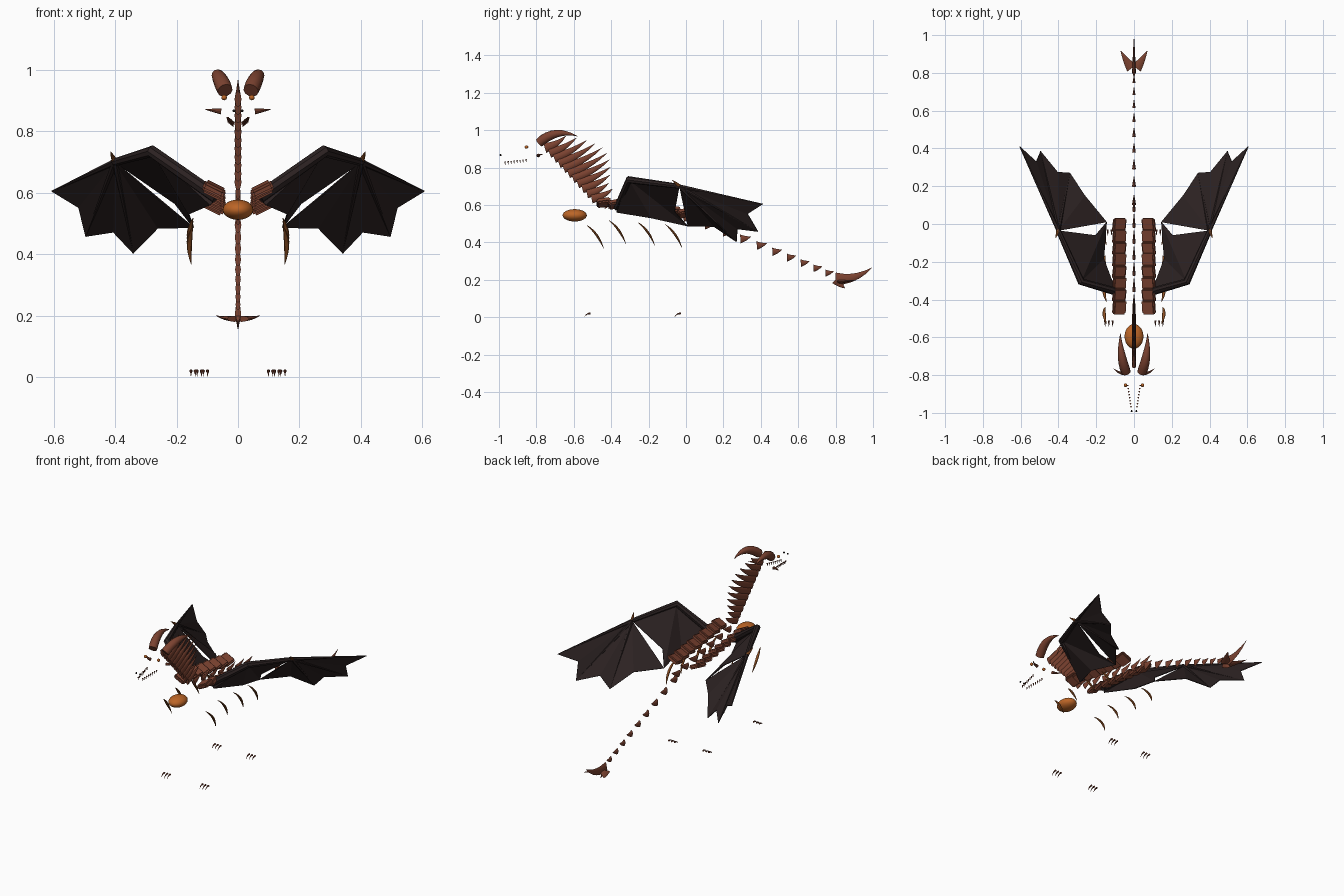
import bpy, bmesh, math
from mathutils import Vector, Matrix

if "Cube" in bpy.data.objects:
    bpy.data.objects.remove(bpy.data.objects["Cube"])


def material(name, rgb):
    m = bpy.data.materials.new(name)
    m.use_nodes = True
    m.diffuse_color = (*rgb, 1)
    node = m.node_tree.nodes["Principled BSDF"]
    node.inputs["Base Color"].default_value = (*rgb, 1)
    node.inputs["Roughness"].default_value = 0.7
    return m


BROWN = material("red_brown_scale", (0.2, 0.055, 0.03))
ORANGE = material("amber", (0.5, 0.13, 0.02))
RIB = material("dull_amber", (0.3, 0.09, 0.02))
WING = material("wing_black_brown", (0.025, 0.016, 0.016))
BLACK = material("nostril_black", (0.01, 0.008, 0.008))


def finish(name, bm, mat, smooth=True):
    bmesh.ops.recalc_face_normals(bm, faces=bm.faces)
    mesh = bpy.data.meshes.new(name)
    bm.to_mesh(mesh)
    bm.free()
    mesh.materials.append(mat)
    obj = bpy.data.objects.new(name, mesh)
    bpy.context.collection.objects.link(obj)
    if smooth:
        bpy.ops.object.select_all(action="DESELECT")
        obj.select_set(True)
        bpy.context.view_layer.objects.active = obj
        bpy.ops.object.shade_smooth_by_angle(angle=math.radians(40))
    return obj


def smooth_path(points, steps):
    """Quadratic curve through a start, middle and end point."""
    a, b, c = (Vector(p) for p in points)
    ctrl = 2 * b - (a + c) / 2
    ts = [i / steps for i in range(steps + 1)]
    return [(1 - t) ** 2 * a + 2 * t * (1 - t) * ctrl + t * t * c for t in ts]


def tube(bm, path, radii, width=1.0, sides=8):
    """Tapered tube; width scales the sideways radius."""
    path = [Vector(p) for p in path]
    rings = []
    for i, p in enumerate(path):
        d = (path[min(i + 1, len(path) - 1)] - path[max(i - 1, 0)]).normalized()
        up = Vector((0, 0, 1)) if abs(d.z) < 0.95 else Vector((0, 1, 0))
        side = d.cross(up).normalized()
        up = side.cross(d)
        angles = [2 * math.pi * k / sides for k in range(sides)]
        rings.append([bm.verts.new(p + radii[i] * (side * width * math.cos(a) + up * math.sin(a)))
                      for a in angles])
    for r0, r1 in zip(rings, rings[1:]):
        for k in range(sides):
            n = (k + 1) % sides
            bm.faces.new((r0[k], r0[n], r1[n], r1[k]))
    bm.faces.new(rings[0])
    bm.faces.new(rings[-1])


def thorn(bm, points, radius, width=1.0, steps=5, sides=8):
    path = smooth_path(points, steps)
    radii = [max(radius * (1 - i / steps) ** 0.8, 0.0005) for i in range(steps + 1)]
    tube(bm, path, radii, width, sides)


def ball(name, centre, size, mat, seg=16):
    bm = bmesh.new()
    bmesh.ops.create_uvsphere(bm, u_segments=seg, v_segments=seg // 2, radius=1,
                              matrix=Matrix.Translation(centre) @ Matrix.Diagonal((*size, 1)))
    finish(name, bm, mat)


# Chest pad
ball("chest_pad", (0, -0.595, 0.545), (0.05, 0.065, 0.033), ORANGE, 24)

# Neck spines, longest in the middle
bm = bmesh.new()
COUNT = 11
for i in range(COUNT):
    t = i / (COUNT - 1)
    base = Vector((0, -0.755 + 0.25 * t, 0.905 - 0.27 * t))
    length = 0.13 + 0.11 * math.sin(math.pi * min(1, t * 1.1))
    rise = 0.5 - 0.1 * t
    tip = base + Vector((0, 0.87, rise)) * length
    mid = (base + tip) / 2 + Vector((0, 0.005, -0.008))
    thorn(bm, (base, mid, tip), 0.027, 0.42)
finish("neck_spines", bm, BROWN)

# Back spines
bm = bmesh.new()
for i in range(7):
    base = Vector((0, -0.44 + 0.085 * i, 0.6 - 0.014 * i))
    thorn(bm, (base, base + Vector((0, 0.035, 0.012)), base + Vector((0, 0.075, 0.03))), 0.022, 0.4)
finish("back_spines", bm, BROWN)

# Tail spines, shrinking toward the tip
bm = bmesh.new()
for i in range(9):
    y = 0.1 + 0.1 * i - 0.0024 * i * i
    base = Vector((0, y, 0.495 - 0.4 * (y - 0.1)))
    s = 1 - 0.035 * i
    thorn(bm, (base, base + Vector((0, 0.028, 0.003)) * s, base + Vector((0, 0.06, 0.013)) * s),
          0.026 * s, 0.42)
finish("tail_spines", bm, BROWN)

# Tail blade
bm = bmesh.new()
thorn(bm, ((0, 0.8, 0.205), (0, 0.9, 0.215), (0, 0.995, 0.265)), 0.034, 0.3)
thorn(bm, ((0, 0.8, 0.2), (0, 0.825, 0.175), (0, 0.85, 0.155)), 0.025, 0.3)
for s in (1, -1):
    thorn(bm, ((s * 0.012, 0.825, 0.19), (s * 0.04, 0.865, 0.193), (s * 0.07, 0.915, 0.2)), 0.01, 3)
finish("tail_blade", bm, BROWN)

# Wing layout for the left side
ROOT, ELBOW, WRIST = (0.07, -0.365, 0.585), (0.28, -0.305, 0.735), (0.4, -0.035, 0.7)
TIP, FINGER_2, FINGER_3 = (0.605, 0.41, 0.605), (0.495, 0.385, 0.458), (0.34, 0.27, 0.403)
INNER = (0.145, 0.01, 0.487)
OUTER_EDGE = [TIP, (0.518, 0.33, 0.552), FINGER_2, (0.405, 0.275, 0.472), FINGER_3,
              (0.26, 0.15, 0.485), INNER, (0.28, -0.01, 0.595)]
INNER_EDGE = [(0.09, -0.37, 0.56), (0.16, -0.185, 0.53), INNER, (0.205, -0.06, 0.565), WRIST]


def fan(bm, hub, rim):
    vs = [bm.verts.new(p) for p in [hub] + rim]
    for a, b in zip(vs[1:], vs[2:]):
        bm.faces.new((vs[0], a, b))


for side, s in (("left", 1), ("right", -1)):
    flip = Matrix.Diagonal((s, 1, 1, 1))

    def put(name, bm, mat, smooth=True):
        bm.transform(flip)
        return finish(f"{side}_{name}", bm, mat, smooth)

    # Wing membranes
    bm = bmesh.new()
    fan(bm, WRIST, OUTER_EDGE)
    fan(bm, ELBOW, [ROOT] + INNER_EDGE)
    skin = put("wing_membrane", bm, WING, False)
    solid = skin.modifiers.new("thickness", "SOLIDIFY")
    solid.thickness, solid.offset = 0.004, 0

    # Wing arm and fingers
    bm = bmesh.new()
    tube(bm, (ROOT, ELBOW, WRIST), (0.022, 0.02, 0.013))
    for end in (TIP, FINGER_2, FINGER_3):
        tube(bm, (WRIST, end), (0.011, 0.002), sides=6)
    put("wing_bones", bm, WING)

    # Thumb claw
    bm = bmesh.new()
    thorn(bm, (WRIST, (0.408, -0.055, 0.718), (0.415, -0.075, 0.735)), 0.011)
    put("thumb_claw", bm, RIB)

    # Overlapping back plates, rising outward
    bm = bmesh.new()
    for i in range(8):
        m = (Matrix.Translation((0.078, -0.44 + 0.062 * i, 0.613 - 0.008 * i))
             @ Matrix.Rotation(math.radians(-26), 4, "Y")
             @ Matrix.Rotation(math.radians(9 + (i % 2) * 4), 4, "X")
             @ Matrix.Diagonal((0.074, 0.075, 0.026, 1)))
        bmesh.ops.create_cube(bm, size=1, matrix=m)
    bmesh.ops.bevel(bm, geom=bm.edges[:], offset=0.007, segments=2, affect="EDGES")
    put("back_plates", bm, BROWN)

    # Flank ribs, pointed at both ends
    bm = bmesh.new()
    for y, z in ((-0.53, 0.492), (-0.412, 0.518), (-0.257, 0.508), (-0.112, 0.497)):
        path = smooth_path(((0.146, y, z), (0.158, y + 0.053, z - 0.054),
                            (0.152, y + 0.09, z - 0.125)), 8)
        tube(bm, path, [0.0008 + 0.0055 * math.sin(math.pi * k / 8) for k in range(9)], 1.4)
    put("flank_ribs", bm, RIB)

    # Main horn
    bm = bmesh.new()
    path = smooth_path(((0.042, -0.785, 0.933), (0.066, -0.69, 0.982), (0.072, -0.58, 0.968)), 8)
    tube(bm, path, (0.025, 0.026, 0.025, 0.023, 0.02, 0.016, 0.011, 0.006, 0.001), sides=12)
    put("horn", bm, BROWN)

    # Cheek horn
    bm = bmesh.new()
    thorn(bm, ((0.055, -0.79, 0.865), (0.08, -0.785, 0.868), (0.108, -0.765, 0.871)), 0.01)
    put("cheek_horn", bm, BROWN)

    # Teeth
    bm = bmesh.new()
    for i in range(8):
        t = i / 7
        top = Vector((0.033 - 0.017 * t, -0.855 - 0.112 * t, 0.846 - 0.014 * t))
        tube(bm, (top, top - Vector((0, 0, 0.018))), (0.0045, 0.0005), sides=6)
    put("teeth", bm, BROWN)

    # Claws on the front and hind feet
    for foot, y, x in (("front", -0.51, 0.133), ("hind", -0.028, 0.119)):
        bm = bmesh.new()
        for k in (-1, 0, 1):
            cx = x + k * 0.02
            thorn(bm, ((cx, y, 0.02), (cx, y - 0.018, 0.017), (cx, y - 0.033, 0.002)), 0.0055)
        put(foot + "_claws", bm, BROWN)

    # Eye and nostril
    ball(side + "_eye", (s * 0.045, -0.853, 0.91), (0.009, 0.01, 0.009), ORANGE)
    ball(side + "_nostril", (s * 0.013, -0.991, 0.867), (0.005, 0.006, 0.005), BLACK, 10)
